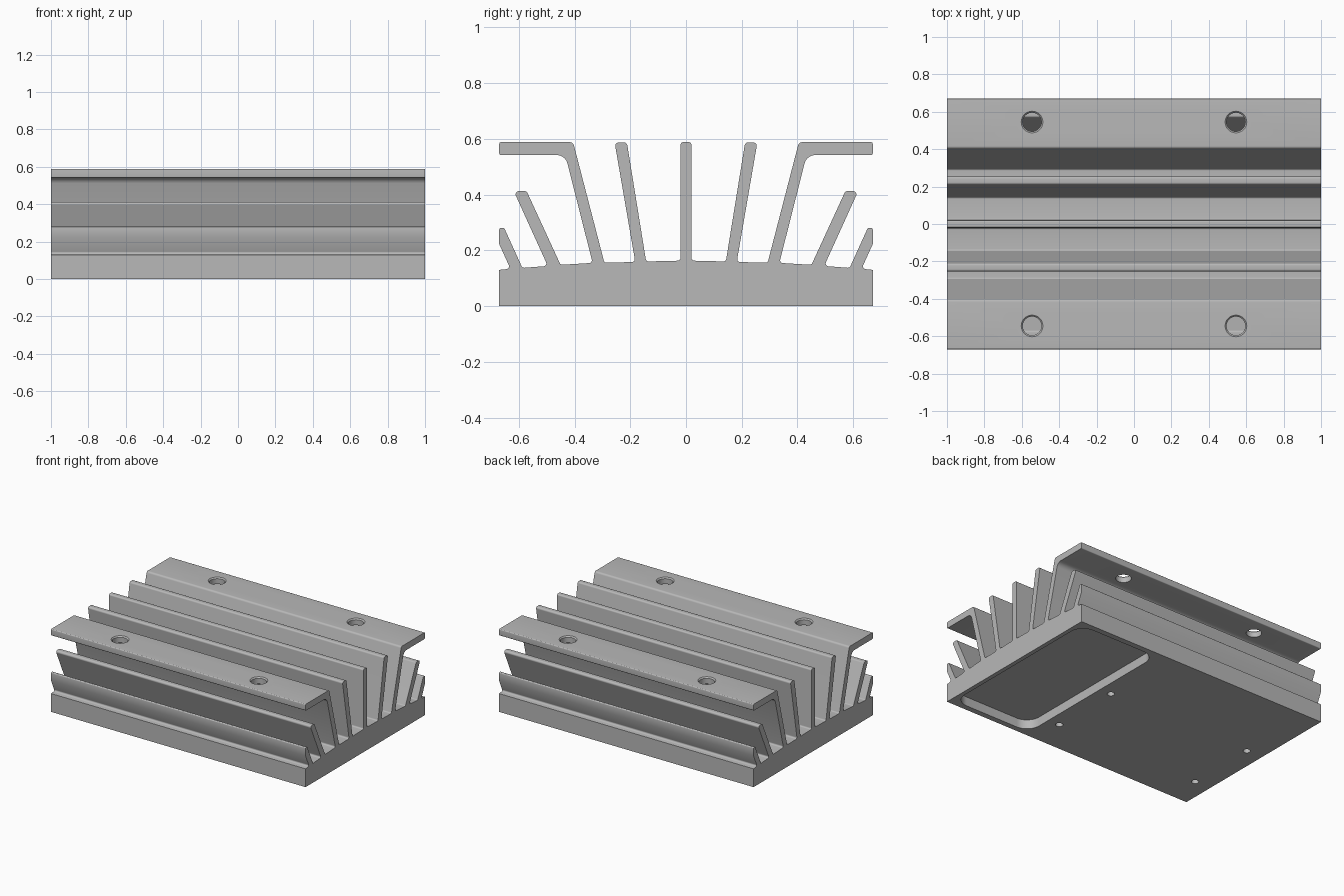
import bpy
import bmesh
from math import tan
from mathutils import Vector, Matrix

cube = bpy.data.objects.get("Cube")
if cube:
    bpy.data.objects.remove(cube, do_unlink=True)

metal = bpy.data.materials.new("grey aluminium")
metal.use_nodes = True
GREY = (0.48, 0.48, 0.48, 1)
metal.diffuse_color = GREY
metal.node_tree.nodes["Principled BSDF"].inputs["Base Color"].default_value = GREY


def rounded(corners, steps=5):
    """Round each (u, v, radius) corner of a closed outline."""
    outline = []
    for i, (u, v, radius) in enumerate(corners):
        p = Vector((u, v))
        if radius == 0:
            outline.append(p)
            continue
        a = (Vector(corners[i - 1][:2]) - p).normalized()
        b = (Vector(corners[(i + 1) % len(corners)][:2]) - p).normalized()
        half = a.angle(b) / 2
        reach = radius / tan(half)
        centre = p + (a + b).normalized() * (reach**2 + radius**2) ** 0.5
        start, end = p + a * reach - centre, p + b * reach - centre
        for k in range(steps + 1):
            spoke = start.lerp(end, k / steps).normalized() * radius
            outline.append(centre + spoke)
    return outline


def make_object(name, bm):
    bmesh.ops.recalc_face_normals(bm, faces=bm.faces)
    mesh = bpy.data.meshes.new(name)
    bm.to_mesh(mesh)
    bm.free()
    mesh.materials.append(metal)
    obj = bpy.data.objects.new(name, mesh)
    bpy.context.collection.objects.link(obj)
    return obj


def prism(name, points, offset):
    bm = bmesh.new()
    face = bm.faces.new([bm.verts.new(p) for p in points])
    grown = bmesh.ops.extrude_face_region(bm, geom=[face])["geom"]
    moved = [g for g in grown if isinstance(g, bmesh.types.BMVert)]
    bmesh.ops.translate(bm, verts=moved, vec=offset)
    return make_object(name, bm)


def round_cutter(name, x, y, low, high, r_low, r_high):
    bm = bmesh.new()
    bmesh.ops.create_cone(bm, cap_ends=True, segments=32, radius1=r_low, radius2=r_high,
                          depth=high - low,
                          matrix=Matrix.Translation((x, y, (low + high) / 2)))
    return make_object(name, bm)


def cut(body, cutter):
    cutter.hide_render = True
    mod = body.modifiers.new("cut", "BOOLEAN")
    mod.operation = "DIFFERENCE"
    mod.solver = "EXACT"
    mod.object = cutter
    bpy.context.view_layer.objects.active = body
    bpy.ops.object.modifier_apply(modifier=mod.name)
    bpy.data.objects.remove(cutter, do_unlink=True)


# Half of the extruded section, from the middle fin outwards: y, z, corner radius
half = [
    (.02, .588, .01), (.02, .163, .01),                        # middle fin
    (.143, .16, .01), (.212, .587, .012),                      # tall leaning fin
    (.256, .587, .012), (.182, .158, .01),
    (.293, .156, .01), (.405, .588, .015),                     # bracket leg and flange
    (.67, .588, .006), (.67, .542, .006),
    (.433, .542, .04), (.335, .155, .01),
    (.45, .148, .01), (.572, .413, .012),                      # short outer fin
    (.618, .413, .012), (.496, .144, .01),
    (.587, .137, .01), (.652, .28, .008),                      # clipped edge fin
    (.67, .28, .006), (.67, .222, 0), (.63, .134, .01),
    (.67, .13, 0), (.67, 0, 0),                                # base side
]
section = half + [(-y, z, r) for y, z, r in reversed(half)]
body = prism("heat_sink_body", [(-1, p.x, p.y) for p in rounded(section)], (2, 0, 0))

# Rounded pocket under one end of the base
pocket = [(.35, -.63, .1), (.97, -.63, .1), (.97, .63, .1), (.35, .63, .1)]
cut(body, prism("pocket_cutter", [(p.x, p.y, -.05) for p in rounded(pocket, 8)], (0, 0, .115)))

# Small blind holes under the base
for x in (-.875, .26):
    for y in (-.435, .08):
        cut(body, round_cutter("base_hole_cutter", x, y, -.05, .1, .024, .024))

# Chamfered mounting holes through the flanges
for x in (-.545, .545):
    for y in (-.545, .545):
        cut(body, round_cutter("flange_hole_cutter", x, y, .5, .65, .05, .05))
        cut(body, round_cutter("chamfer_cutter", x, y, .578, .598, .048, .068))

bpy.ops.object.select_all(action="DESELECT")
body.select_set(True)
bpy.context.view_layer.objects.active = body
bpy.ops.object.shade_smooth_by_angle(angle=0.6)
